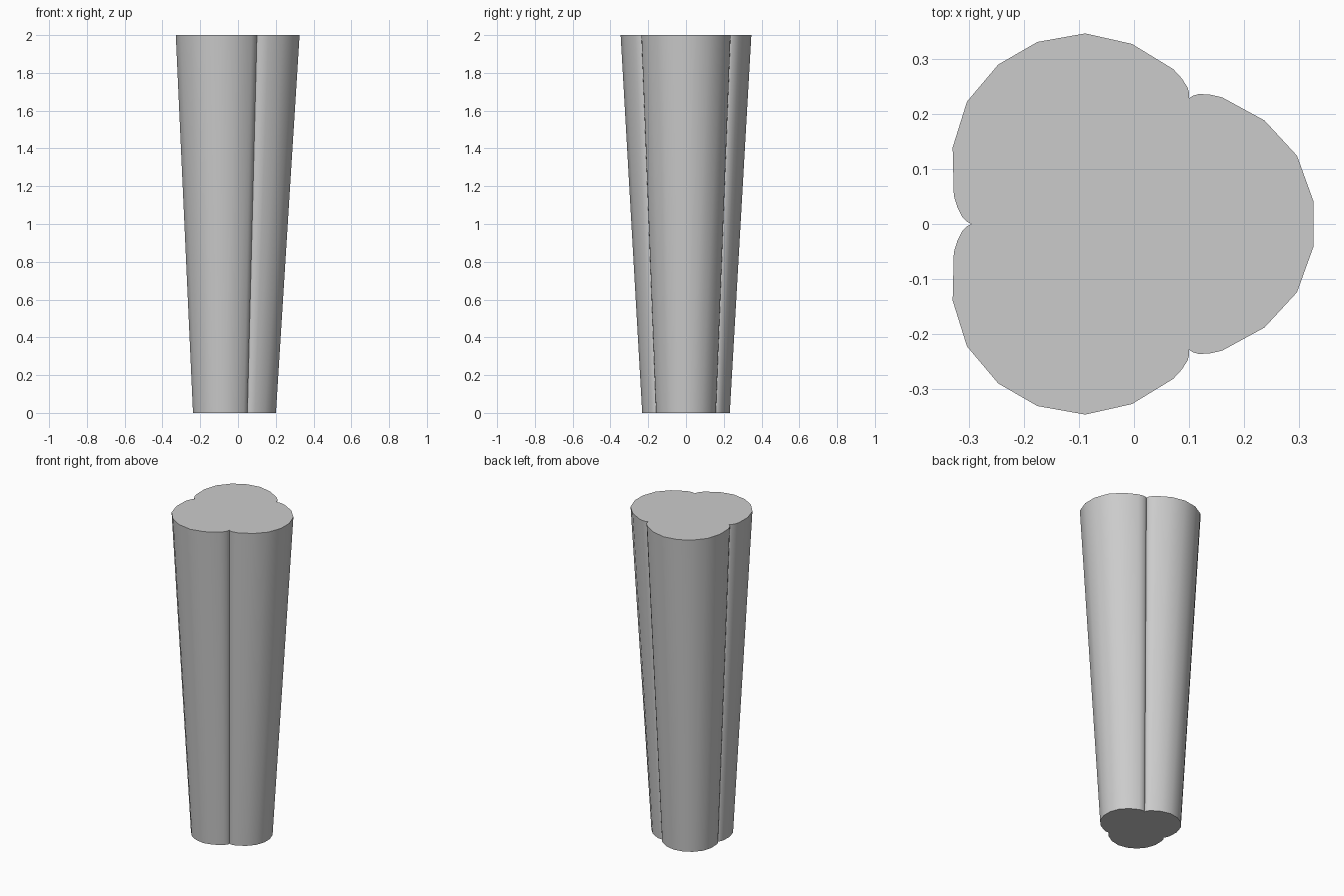
import bpy, bmesh, math
from mathutils import Matrix, Vector

cube = bpy.data.objects.get("Cube")
if cube:
    bpy.data.objects.remove(cube, do_unlink=True)

# Material
grey = bpy.data.materials.new("plain grey")
grey.use_nodes = True
colour = (0.6, 0.6, 0.6, 1)
grey.diffuse_color = colour
grey.node_tree.nodes["Principled BSDF"].inputs["Base Color"].default_value = colour

# Half of one lobe, from its outer tip to the groove, around the trefoil centre
half = [(0.358, 0.041), (0.328, 0.124), (0.269, 0.188), (0.192, 0.230),
        (0.170, 0.235), (0.150, 0.236), (0.139, 0.233)]
groove = (0.1315, 0.228)
lobe = [(x, -y) for x, y in reversed(half)] + half + [groove]

# Three lobes make the trefoil outline
outline = []
for i in range(3):
    turn = Matrix.Rotation(math.tau * i / 3, 2)
    outline += [turn @ Vector(p) for p in lobe]

# Tapered column lofted between the bottom and top outlines
bm = bmesh.new()


def ring(scale, centre_x, z):
    return [bm.verts.new((p.x * scale + centre_x, p.y * scale, z)) for p in outline]


bottom = ring(0.67, -0.039, 0)
top = ring(1, -0.032, 2)
count = len(outline)
for i in range(count):
    j = (i + 1) % count
    bm.faces.new((bottom[i], bottom[j], top[j], top[i]))
bm.faces.new(top)
bm.faces.new(bottom[::-1])

mesh = bpy.data.meshes.new("tapered_column")
bm.to_mesh(mesh)
bm.free()
mesh.materials.append(grey)
column = bpy.data.objects.new("tapered_column", mesh)
bpy.context.collection.objects.link(column)

# Smooth lobes, sharp grooves and rims
bpy.ops.object.select_all(action="DESELECT")
column.select_set(True)
bpy.context.view_layer.objects.active = column
bpy.ops.object.shade_smooth_by_angle(angle=math.radians(35))
